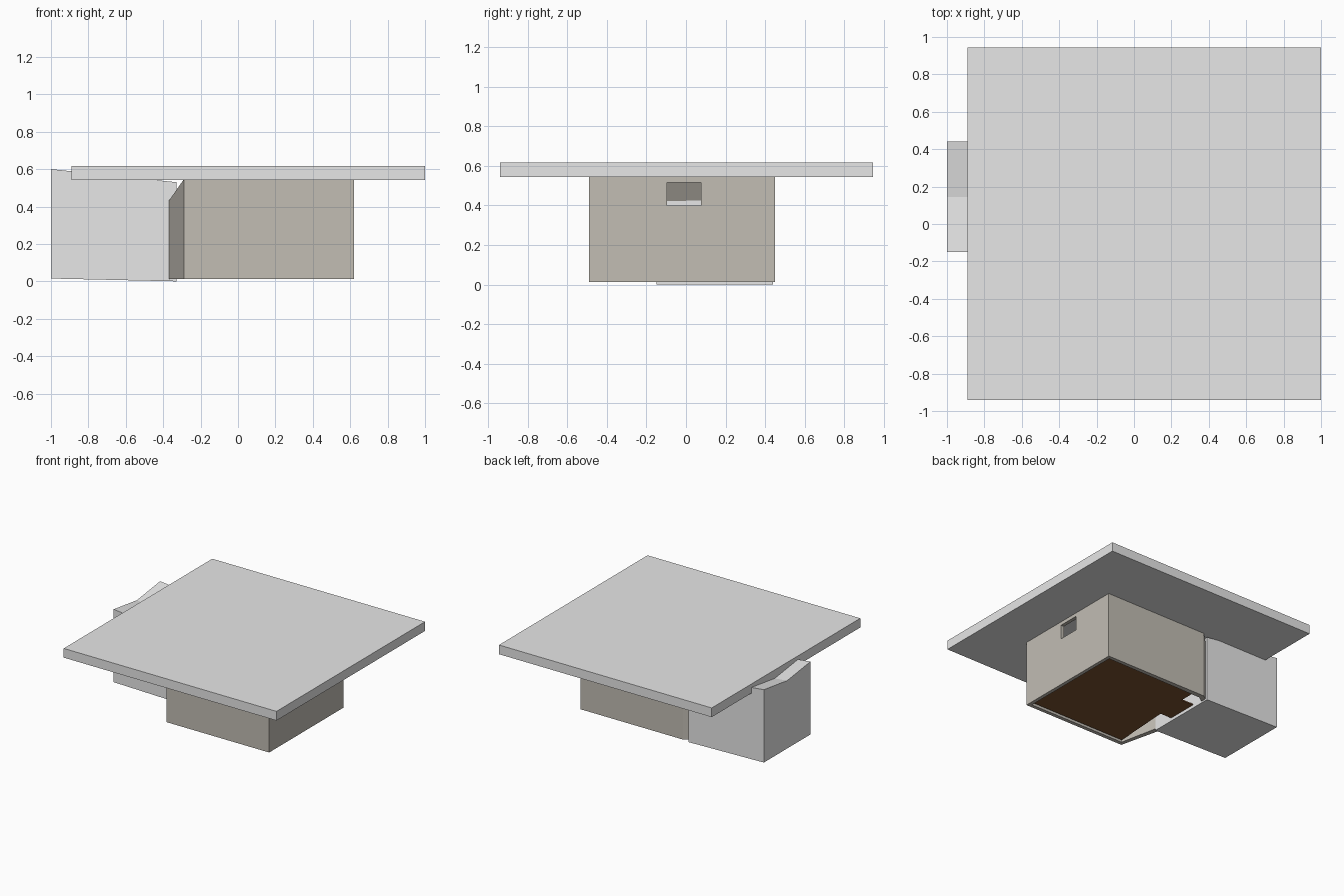
import bpy, bmesh

if "Cube" in bpy.data.objects:
    bpy.data.objects.remove(bpy.data.objects["Cube"])

def material(name, rgb):
    m = bpy.data.materials.new(name)
    m.diffuse_color = (*rgb, 1)
    m.use_nodes = True
    m.node_tree.nodes["Principled BSDF"].inputs["Base Color"].default_value = m.diffuse_color
    return m

GREY = material("light grey", (0.8, 0.8, 0.8))
BEIGE = material("warm grey plaster", (0.54, 0.51, 0.456))
BROWN = material("dark brown floor", (0.2, 0.085, 0.03))

def mesh_object(name, verts, faces, mat):
    me = bpy.data.meshes.new(name)
    me.from_pydata(verts, [], faces)
    me.materials.append(mat)
    ob = bpy.data.objects.new(name, me)
    bpy.context.collection.objects.link(ob)
    return ob

def box(name, lo, hi, mat):
    bm = bmesh.new()
    bmesh.ops.create_cube(bm, size=1)
    for v in bm.verts:
        v.co = [(lo[i] + hi[i]) / 2 + v.co[i] * (hi[i] - lo[i]) for i in range(3)]
    ob = mesh_object(name, [], [], mat)
    bm.to_mesh(ob.data)
    bm.free()
    return ob

def prism(name, outline, z0, z1, mat):
    n = len(outline)
    verts = [(x, y, z) for z in (z0, z1) for x, y in outline]
    faces = [tuple(reversed(range(n))), tuple(range(n, 2 * n))]
    faces += [(i, (i + 1) % n, (i + 1) % n + n, i + n) for i in range(n)]
    return mesh_object(name, verts, faces, mat)

# Overhanging flat roof slab
box("roof_slab", (-0.89, -0.94, 0.543), (1.0, 0.945, 0.617), GREY)

# Room walls: open top and bottom, left side tapers out to a lower opening
plan = [(0.62, -0.49), (0.62, 0.45), (-0.29, 0.45),
        (-0.37, 0.40), (-0.37, -0.15), (-0.29, -0.49)]
tops = [0.545, 0.545, 0.545, 0.43, 0.43, 0.545]
verts = [(x, y, 0.013) for x, y in plan] + [(x, y, t) for (x, y), t in zip(plan, tops)]
faces = [(i, (i + 1) % 6, (i + 1) % 6 + 6, i + 6) for i in (0, 1, 2, 4, 5)]
faces.append((8, 9, 10, 11))
walls = mesh_object("room_walls", verts, faces, BEIGE)
thick = walls.modifiers.new("thickness", 'SOLIDIFY')
thick.thickness = 0.04
thick.offset = -1

# Window hole in the right wall
cutter = box("window_cutter", (0.5, -0.095, 0.4), (0.75, 0.075, 0.515), BEIGE)
cutter.hide_render = True
cutter.hide_viewport = True
cutter.display_type = 'WIRE'
cut = walls.modifiers.new("window", 'BOOLEAN')
cut.operation = 'DIFFERENCE'
cut.solver = 'EXACT'
cut.object = cutter

# Floor with a strip leading through the doorway
prism("floor", [(0.58, -0.45), (0.58, 0.41), (-0.22, 0.41), (-0.22, 0.28), (-0.42, 0.28),
                (-0.42, 0.03), (-0.23, 0.03), (-0.26, -0.45)], 0.025, 0.035, BROWN)

# Entrance passage: block with a sloping, shallow valley top
sections = [(-1.0, 0.015, 0.60, 0.56), (-0.33, 0.0, 0.53, 0.49)]
verts = []
for x, bottom, edge, valley in sections:
    verts += [(x, -0.15, bottom), (x, 0.44, bottom), (x, 0.44, edge),
              (x, 0.145, valley), (x, -0.15, edge)]
faces = [(4, 3, 2, 1, 0), (5, 6, 7, 8, 9)]
faces += [(i, (i + 1) % 5, (i + 1) % 5 + 5, i + 5) for i in range(5)]
mesh_object("entrance_passage", verts, faces, GREY)
